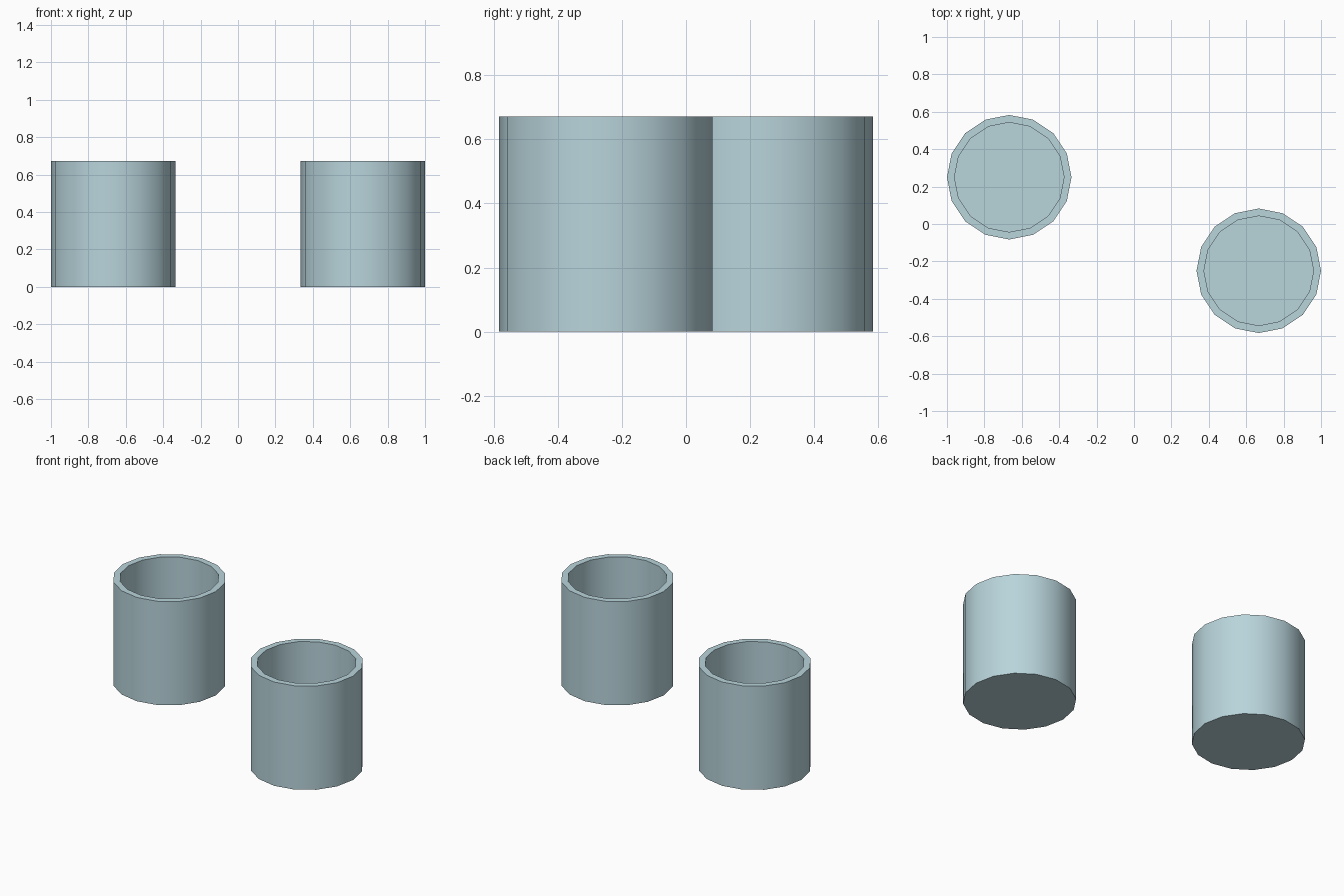
import bpy, bmesh
from math import radians, cos, sin, tau

if "Cube" in bpy.data.objects:
    bpy.data.objects.remove(bpy.data.objects["Cube"])

SIDES = 16
OUTER, INNER = 0.333, 0.293
HEIGHT, FLOOR = 0.672, 0.04


def cup(name, x, y):
    """Open cup: rings are stacked from the outer base, over the rim, to the inner floor."""
    bm = bmesh.new()
    profile = [(OUTER, 0), (OUTER, HEIGHT), (INNER, HEIGHT), (INNER, FLOOR)]
    rings = [[bm.verts.new((r * cos(tau * i / SIDES), r * sin(tau * i / SIDES), z))
              for i in range(SIDES)] for r, z in profile]

    # outer wall, rim and inner wall
    for a, b in zip(rings, rings[1:]):
        for i in range(SIDES):
            j = (i + 1) % SIDES
            bm.faces.new((a[i], a[j], b[j], b[i]))

    # underside and inner floor
    bm.faces.new(rings[0][::-1])
    bm.faces.new(rings[-1])
    bm.normal_update()

    mesh = bpy.data.meshes.new(name)
    bm.to_mesh(mesh)
    bm.free()
    obj = bpy.data.objects.new(name, mesh)
    obj.location = (x, y, 0)
    bpy.context.collection.objects.link(obj)

    # smooth walls, sharp rim and base
    bpy.ops.object.select_all(action='DESELECT')
    obj.select_set(True)
    bpy.context.view_layer.objects.active = obj
    bpy.ops.object.shade_smooth_by_angle(angle=radians(30))

    # pale blue-grey finish
    mesh.materials.append(finish)


finish = bpy.data.materials.new("pale_blue")
finish.diffuse_color = (0.48, 0.66, 0.71, 1)
finish.use_nodes = True
finish.node_tree.nodes["Principled BSDF"].inputs["Base Color"].default_value = finish.diffuse_color

# two cups set diagonally
cup("left_cup", -0.667, 0.25)
cup("right_cup", 0.667, -0.25)
